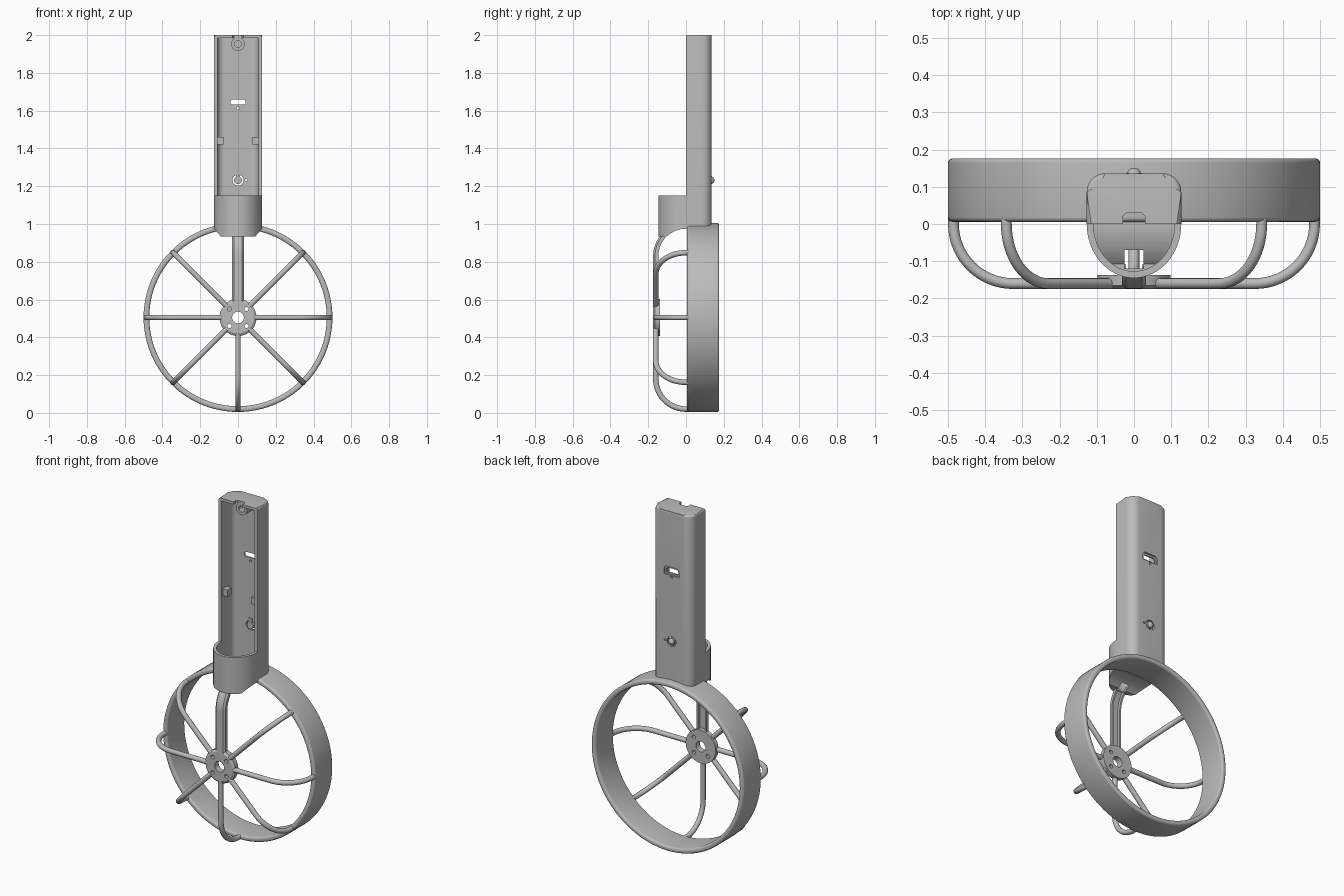
import bpy, bmesh
from math import sin, cos, pi, radians
from mathutils import Vector

if "Cube" in bpy.data.objects:
    bpy.data.objects.remove(bpy.data.objects["Cube"])

grey = bpy.data.materials.new("plain_grey")
grey.use_nodes = True
grey.diffuse_color = (0.5, 0.5, 0.5, 1)
grey.node_tree.nodes["Principled BSDF"].inputs["Base Color"].default_value = (0.5, 0.5, 0.5, 1)

HUB_Z = 0.505      # wheel centre height
BEND = 0.16        # spoke bend radius
RIM = 0.485        # middle of the rim wall
FLAT_Y = -0.16     # plane of the straight spokes


def finish(bm, name):
    bmesh.ops.recalc_face_normals(bm, faces=bm.faces)
    mesh = bpy.data.meshes.new(name)
    bm.to_mesh(mesh)
    bm.free()
    mesh.materials.append(grey)
    ob = bpy.data.objects.new(name, mesh)
    bpy.context.collection.objects.link(ob)
    return ob


def circle(cx, cy, r, n=32, ry=None):
    ry = ry or r
    return [(cx + r * cos(2 * pi * i / n), cy + ry * sin(2 * pi * i / n)) for i in range(n)]


def rect(x0, x1, y0, y1):
    return [(x0, y0), (x1, y0), (x1, y1), (x0, y1)]


def place(axis, p, h):
    return {"x": (h, p[0], p[1]), "y": (p[0], h, p[1]), "z": (p[0], p[1], h)}[axis]


def prism(name, pts, lo, hi, axis, bevel=0, keep=None):
    """Extrude a flat outline along an axis, optionally rounding chosen edges."""
    bm = bmesh.new()
    a, b = ([bm.verts.new(place(axis, p, h)) for p in pts] for h in (lo, hi))
    bm.faces.new(a)
    bm.faces.new(b)
    for i in range(len(pts)):
        j = (i + 1) % len(pts)
        bm.faces.new((a[i], a[j], b[j], b[i]))
    if bevel:
        edges = [e for e in bm.edges if keep(e)]
        bmesh.ops.bevel(bm, geom=edges, offset=bevel, segments=4, profile=0.5, affect="EDGES")
    return finish(bm, name)


def cut(ob, *cutters):
    for c in cutters:
        mod = ob.modifiers.new("cut", "BOOLEAN")
        mod.operation, mod.solver, mod.object = "DIFFERENCE", "EXACT", c
        bpy.context.view_layer.objects.active = ob
        bpy.ops.object.modifier_apply(modifier=mod.name)
        bpy.data.objects.remove(c)


def lathe(name, profile, n=96):
    """Closed (radius, y) profile turned about the wheel axle."""
    bm = bmesh.new()
    rings = [[bm.verts.new((r * sin(2 * pi * i / n), y, HUB_Z + r * cos(2 * pi * i / n)))
              for r, y in profile] for i in range(n)]
    m = len(profile)
    for i in range(n):
        p, q = rings[i], rings[(i + 1) % n]
        for k in range(m):
            bm.faces.new((p[k], p[(k + 1) % m], q[(k + 1) % m], q[k]))
    return finish(bm, name)


def sweep(name, section, path, angle):
    """Carry a (side, depth) section along an (r, y) path at an angle around the wheel."""
    out, side = Vector((sin(angle), 0, cos(angle))), Vector((cos(angle), 0, -sin(angle)))
    bm = bmesh.new()
    rings = []
    for i, (r, y) in enumerate(path):
        p, q = Vector(path[max(i - 1, 0)]), Vector(path[min(i + 1, len(path) - 1)])
        t = (q - p).normalized()
        rings.append([bm.verts.new(Vector((0, 0, HUB_Z)) + side * s + out * (r - t.y * d)
                                   + Vector((0, y + t.x * d, 0))) for s, d in section])
    n = len(section)
    for p, q in zip(rings, rings[1:]):
        for k in range(n):
            bm.faces.new((p[k], p[(k + 1) % n], q[(k + 1) % n], q[k]))
    bm.faces.new(rings[0])
    bm.faces.new(rings[-1])
    return finish(bm, name)


def spoke_path(sweep_degrees):
    steps = 16
    pts = [(0.085, FLAT_Y)]
    for i in range(steps + 1):
        a = radians(sweep_degrees) * i / steps
        pts.append((RIM - BEND + BEND * sin(a), -BEND * cos(a)))
    return pts


def rounded(x0, x1, y0, y1, r, n=5):
    pts = []
    for cx, cy, start in ((x1 - r, y1 - r, 0), (x0 + r, y1 - r, 90),
                          (x0 + r, y0 + r, 180), (x1 - r, y0 + r, 270)):
        for i in range(n + 1):
            a = radians(start + 90 * i / n)
            pts.append((cx + r * cos(a), cy + r * sin(a)))
    return pts


# Wheel rim with rounded edges
lathe("wheel_rim", rounded(0.47, 0.5, 0.006, 0.176, 0.012))

# Seven round spokes and one open wire channel at the top
for i in range(1, 8):
    path = spoke_path(90) + [(RIM, 0.02)]
    sweep("spoke_%d" % i, circle(0, 0, 0.0145, 16), path, radians(45 * i))
channel = [(-0.032, 0.014), (-0.032, -0.004), (-0.022, -0.014), (0.022, -0.014),
           (0.032, -0.004), (0.032, 0.014), (0.022, 0.014), (0.022, -0.004),
           (-0.022, -0.004), (-0.022, 0.014)]
sweep("wire_channel", channel, spoke_path(42), 0)

# Hub plate with centre bore and four screw holes
hub = lathe("hub_plate", [(0.031, -0.174), (0.085, -0.174), (0.098, -0.165),
                          (0.098, -0.137), (0.031, -0.137)], 48)
for sx in (-1, 1):
    for sz in (-1, 1):
        cut(hub, prism("cutter", circle(0.045 * sx, HUB_Z + 0.045 * sz, 0.011, 16), -0.3, 0, "y"))


# Handle shell: rounded back, open front, closed top
def shell_outline(w, front, back, r):
    pts = [(w, front)]
    for cx, start in ((w - r, 0), (r - w, 90)):
        for i in range(9):
            a = radians(start + 90 * i / 8)
            pts.append((cx + r * cos(a), back - r + r * sin(a)))
    return pts + [(-w, front)]


def top_back_edge(e):
    return all(v.co.z > 1.99 for v in e.verts) and any(v.co.y > 0.01 for v in e.verts)


handle = prism("handle_shell", shell_outline(0.127, 0, 0.136, 0.05), 0.975, 2.0, "z", 0.012, top_back_edge)
slot = [(-0.04, 1.632), (0.04, 1.632), (0.04, 1.65), (0.032, 1.66), (-0.032, 1.66), (-0.04, 1.65)]
wide_slot = [(x * 1.25, 1.645 + (z - 1.645) * 1.7) for x, z in slot]
cut(handle,
    prism("cutter", shell_outline(0.108, -0.1, 0.118, 0.035), 0.9, 1.984, "z"),
    prism("cutter", slot, 0.05, 0.3, "y"),
    prism("cutter", wide_slot, 0.127, 0.3, "y"),
    prism("cutter", circle(0, 1.612, 0.007, 12), 0.05, 0.3, "y"),
    prism("cutter", circle(0.042, 1.232, 0.006, 12), 0.05, 0.3, "y"),
    prism("cutter", circle(0, 1.232, 0.029), 0.05, 0.3, "y"),
    prism("cutter", [(-0.03, -0.1), (0.03, -0.1), (0.03, 0.02), (0.02, 0.03),
                     (-0.02, 0.03), (-0.03, 0.02)], 1.97, 2.1, "z"))

# Push button hanging on a small tab
prism("button", circle(0, 1.232, 0.021), 0.112, 0.137, "y")
prism("button_tab", rect(-0.011, 0.011, 1.245, 1.275), 0.114, 0.126, "y")
bm = bmesh.new()
bmesh.ops.create_uvsphere(bm, u_segments=24, v_segments=12, radius=0.019)
bmesh.ops.translate(bm, verts=bm.verts, vec=(0, 0.132, 1.232))
finish(bm, "button_dome")

# Screw boss near the top and catch blocks on both walls
boss = prism("screw_boss", circle(0, 1.953, 0.036), 0.032, 0.125, "y")
cut(boss, prism("cutter", circle(0, 1.953, 0.018, 24), -0.1, 0.1, "y"))
for name, s in (("left", 1), ("right", -1)):
    prism(name + "_catch", rect(min(0.078 * s, 0.115 * s), max(0.078 * s, 0.115 * s), 1.42, 1.46),
          0.012, 0.052, "y")


# Front cup: half oval wall with a floor curved along the spoke bend
def half_oval(w, d, back):
    arc = [(-w * cos(pi * i / 32), -d * sin(pi * i / 32)) for i in range(33)]
    return arc + [(w, back), (-w, back)]


def bend_cylinder(r):
    return prism("cutter", circle(0, HUB_Z + RIM - BEND, r, 64), -0.3, 0.3, "x")


cup = prism("front_cup", half_oval(0.127, 0.145, 0.008), 0.935, 1.15, "z")
hollow = prism("cutter", half_oval(0.109, 0.127, 0.06), 0.948, 1.3, "z")
cut(hollow, bend_cylinder(0.16))
cut(cup, hollow, bend_cylinder(0.145),
    prism("cutter", rect(-0.025, 0.025, -0.12, -0.07), 0.8, 1.1, "z"))

# Smooth rounded surfaces while keeping edges crisp
bpy.ops.object.select_all(action="DESELECT")
for ob in bpy.context.collection.objects:
    if ob.type == "MESH" and grey.name in ob.data.materials:
        ob.select_set(True)
        bpy.context.view_layer.objects.active = ob
bpy.ops.object.shade_smooth_by_angle(angle=radians(32))
